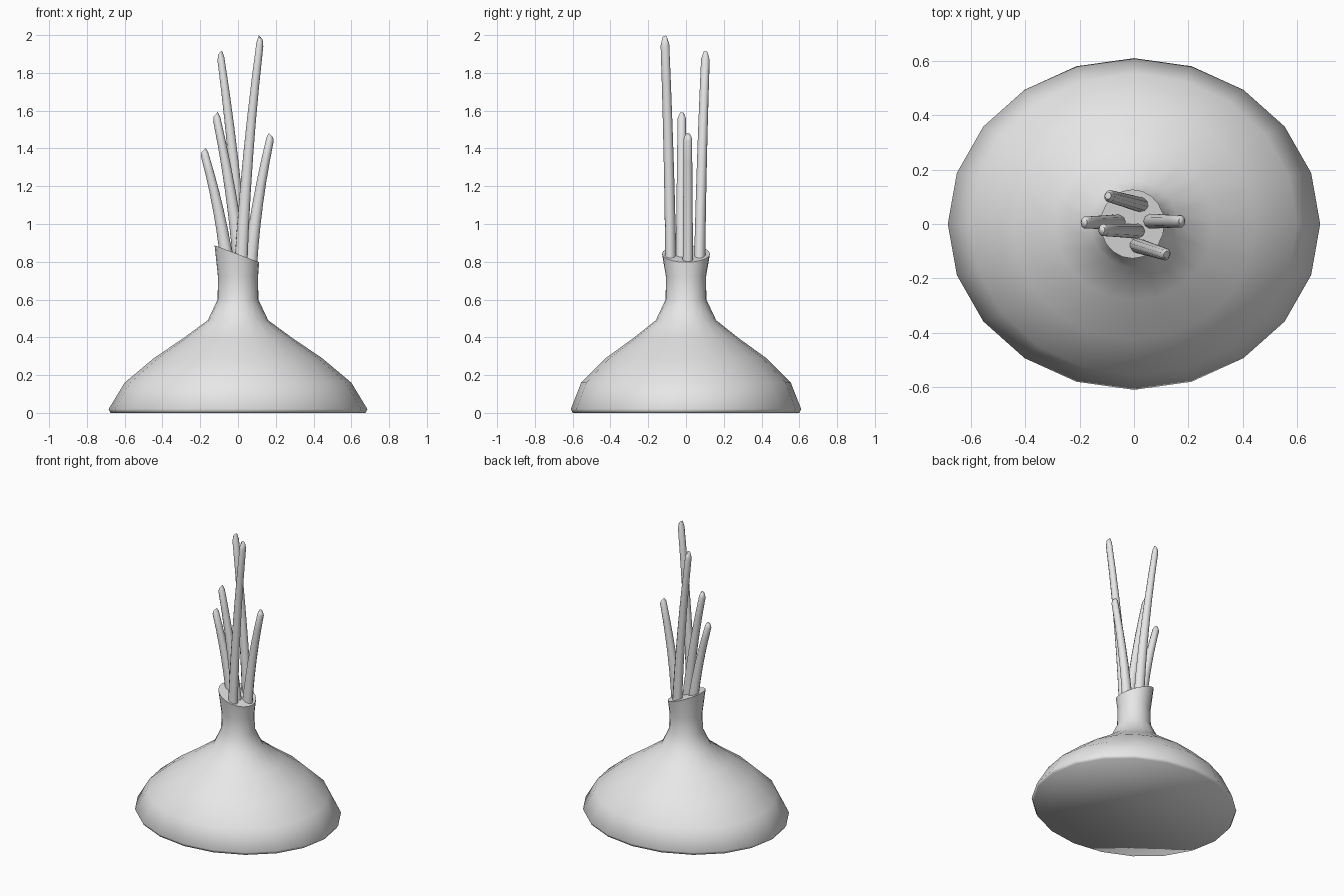
import bpy, bmesh
from math import sin, cos, pi, radians
from mathutils import Vector

if "Cube" in bpy.data.objects:
    bpy.data.objects.remove(bpy.data.objects["Cube"])

grey = bpy.data.materials.new("plain grey")
grey.use_nodes = True
grey.diffuse_color = (0.8, 0.8, 0.8, 1)
grey.node_tree.nodes["Principled BSDF"].inputs["Base Color"].default_value = (0.8, 0.8, 0.8, 1)


def loft(name, rings):
    """Skin a list of equal rings of points and close both ends."""
    bm = bmesh.new()
    loops = [[bm.verts.new(p) for p in ring] for ring in rings]
    n = len(loops[0])
    for low, high in zip(loops, loops[1:]):
        for i in range(n):
            j = (i + 1) % n
            bm.faces.new((low[i], low[j], high[j], high[i]))
    bm.faces.new(loops[0][::-1])
    bm.faces.new(loops[-1])
    bmesh.ops.recalc_face_normals(bm, faces=bm.faces)
    mesh = bpy.data.meshes.new(name)
    bm.to_mesh(mesh)
    bm.free()
    mesh.materials.append(grey)
    obj = bpy.data.objects.new(name, mesh)
    bpy.context.collection.objects.link(obj)
    bpy.ops.object.select_all(action='DESELECT')
    obj.select_set(True)
    bpy.context.view_layer.objects.active = obj
    bpy.ops.object.shade_smooth_by_angle(angle=radians(68))
    return obj


# Bulb: oval base narrowing to a round neck with a slanted flared rim
SIDES = 20
profile = [(0.675, 0.60, 0), (0.685, 0.61, 0.02), (0.60, 0.555, 0.16),
           (0.445, 0.425, 0.29), (0.29, 0.28, 0.395), (0.16, 0.16, 0.49),
           (0.108, 0.108, 0.60), (0.106, 0.106, 0.72)]
turn = [2 * pi * i / SIDES for i in range(SIDES)]
rings = [[Vector((rx * cos(a), ry * sin(a), z)) for a in turn] for rx, ry, z in profile]
rim = [Vector((0.118 * cos(a) - 0.006, 0.127 * sin(a), 0)) for a in turn]
for p in rim:
    p.z = 0.84 - 0.38 * p.x
rings.append(rim)
loft("bulb", rings)


# Shoots: flattened tapering stalks that lean outward, with slanted tips
def shoot(name, base, tip, steps=7, sides=10):
    base, tip = Vector(base), Vector(tip)
    lean = Vector((tip.x - base.x, tip.y - base.y, 0)).normalized()
    side = Vector((-lean.y, lean.x, 0))
    rings = []

    def ring(t, wide, thin, slant):
        centre = base.lerp(tip, t) - lean * 0.05 * t * (1 - t)
        rings.append([centre + lean * wide * cos(a) + side * thin * sin(a)
                      - Vector((0, 0, slant * cos(a)))
                      for a in (2 * pi * i / sides for i in range(sides))])

    for k in range(steps):
        t = 0.97 * k / (steps - 1)
        ring(t, 0.036 - 0.018 * t, 0.029 - 0.006 * t, 0.012 * t)
    ring(1, 0.011, 0.013, 0.012)
    loft(name, rings)


shoot("tall_front_shoot", (0.015, -0.08, 0.78), (0.12, -0.113, 1.985))
shoot("tall_back_shoot", (0.02, 0.072, 0.78), (-0.095, 0.104, 1.905))
shoot("middle_shoot", (0.01, -0.026, 0.78), (-0.118, -0.022, 1.58))
shoot("short_right_shoot", (-0.055, 0.008, 0.78), (-0.183, 0.005, 1.39))
shoot("short_left_shoot", (0.065, 0.01, 0.78), (0.175, 0.01, 1.47))
